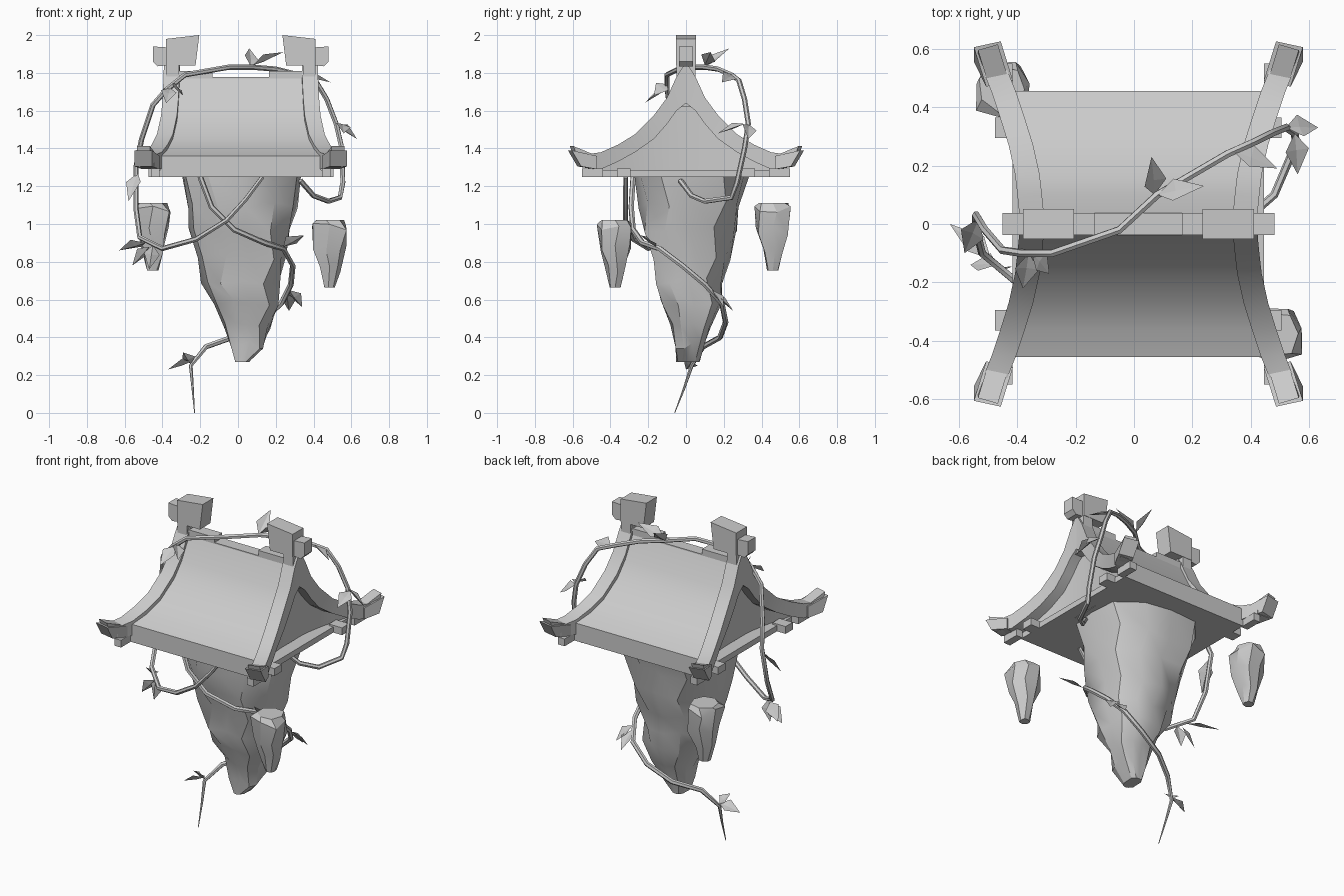
import bpy, bmesh, math, random
from mathutils import Vector

random.seed(4)
if "Cube" in bpy.data.objects:
    bpy.data.objects.remove(bpy.data.objects["Cube"])

grey = bpy.data.materials.new("plain grey")
grey.use_nodes = True
grey.diffuse_color = (0.6, 0.6, 0.6, 1)
grey.node_tree.nodes["Principled BSDF"].inputs["Base Color"].default_value = (0.6, 0.6, 0.6, 1)
CX = 0.015  # symmetry plane of the roof


def finish(bm, name, smooth=None):
    bmesh.ops.recalc_face_normals(bm, faces=bm.faces)
    mesh = bpy.data.meshes.new(name)
    bm.to_mesh(mesh)
    bm.free()
    ob = bpy.data.objects.new(name, mesh)
    bpy.context.collection.objects.link(ob)
    mesh.materials.append(grey)
    if smooth:
        bpy.ops.object.select_all(action='DESELECT')
        ob.select_set(True)
        bpy.context.view_layer.objects.active = ob
        bpy.ops.object.shade_smooth_by_angle(angle=math.radians(smooth))
    return ob


def loft(name, rings, smooth=None):
    """Skin a list of equal point rings and cap both ends."""
    bm = bmesh.new()
    vs = [[bm.verts.new(p) for p in ring] for ring in rings]
    n = len(vs[0])
    for a, b in zip(vs, vs[1:]):
        for i in range(n):
            bm.faces.new((a[i], a[(i + 1) % n], b[(i + 1) % n], b[i]))
    bm.faces.new(vs[0])
    bm.faces.new(vs[-1])
    return finish(bm, name, smooth)


def box(name, x, y, z):
    return loft(name, [[(a, y[0], z[0]), (a, y[1], z[0]), (a, y[1], z[1]), (a, y[0], z[1])] for a in x])


def side(s, x):
    return CX + s * x


# Solid curved roof: half profile as (y, z, half width), mirrored front to back
half = [(0.035, 1.775, 0.345), (0.1, 1.64, 0.35), (0.16, 1.555, 0.355), (0.27, 1.45, 0.375),
        (0.36, 1.395, 0.4), (0.455, 1.36, 0.425)]
profile = [(-y, z, w) for y, z, w in reversed(half)] + half
loft("roof", [[(side(-1, w), y, 1.25), (side(1, w), y, 1.25), (side(1, w), y, z), (side(-1, w), y, z)]
              for y, z, w in profile], 35)

# Curved corner ribs: (y, centre offset, bottom z, top z)
rib = [(0, 0.365, 1.64, 1.86), (0.05, 0.367, 1.6, 1.78), (0.1, 0.372, 1.53, 1.67), (0.17, 0.38, 1.45, 1.575),
       (0.27, 0.402, 1.38, 1.475), (0.36, 0.43, 1.33, 1.42), (0.45, 0.46, 1.29, 1.38), (0.55, 0.5, 1.3, 1.365)]
for s, sn in ((1, "left"), (-1, "right")):
    for t, tn in ((1, "back"), (-1, "front")):
        tag = f"{tn}_{sn}"
        loft("rib_" + tag, [[(side(s, c - 0.042), t * y, lo), (side(s, c + 0.042), t * y, lo),
                             (side(s, c + 0.042), t * y, hi), (side(s, c - 0.042), t * y, hi)]
                            for y, c, lo, hi in rib], 30)

        # Flared horn end and the small raised plate on it
        def slab(name, w, spans):
            loft(name, [[(side(s, c - w), t * y0, lo), (side(s, c + w), t * y0 - t * 0.02, lo),
                         (side(s, c + w), t * y1 - t * 0.02, hi), (side(s, c - w), t * y1, hi)]
                        for y0, y1, c, lo, hi in spans])
        slab("horn_end_" + tag, 0.046, [(0.49, 0.49, 0.475, 1.29, 1.36), (0.575, 0.625, 0.517, 1.305, 1.39)])
        slab("horn_plate_" + tag, 0.034, [(0.5, 0.5, 0.48, 1.34, 1.365), (0.6, 0.615, 0.515, 1.37, 1.412)])
        # Brackets below the eaves
        box("corner_stub_" + tag, [side(s, 0.43), side(s, 0.475)], [t * 0.44, t * 0.55], [1.25, 1.295])
        box("bracket_" + tag, [side(s, 0.4), side(s, 0.49)], [t * 0.295, t * 0.365], [1.25, 1.295])

    # Bottom tie beam along the gable
    box("tie_beam_" + sn, [side(s, 0.35), side(s, 0.43)], [-0.455, 0.455], [1.25, 1.285])
    # Ridge post with a heavy head, outer knob and inner step
    box("ridge_post_" + sn, [side(s, 0.33), side(s, 0.395)], [-0.05, 0.05], [1.62, 1.86])
    head = [(0.33, 1.84), (0.395, 1.84), (0.395, 1.98), (0.22, 2.0), (0.24, 1.84)]
    loft("post_head_" + sn, [[(side(s, x), y, z) for x, z in head] for y in (-0.052, 0.052)])
    knob = [(0.39, 1.84), (0.44, 1.835), (0.465, 1.86), (0.465, 1.94), (0.39, 1.935)]
    loft("post_knob_" + sn, [[(side(s, x), y, z) for x, z in knob] for y in (-0.038, 0.038)])
    box("ridge_step_" + sn, [side(s, 0.15), side(s, 0.35)], [-0.037, 0.037], [1.74, 1.81])
box("ridge_cap", [side(-1, 0.34), side(1, 0.34)], [-0.037, 0.037], [1.74, 1.778])


def rock(name, levels, sides, jitter, smooth=None):
    """Rough tapering stone; levels are (z, x min, x max, y min, y max)."""
    rings = []
    for k, (z, x0, x1, y0, y1) in enumerate(levels):
        ring = []
        for i in range(sides):
            a = math.tau * (i + 0.5 * (k % 2) * 0.5) / sides
            c, d = math.cos(a), math.sin(a)
            m = (abs(c) ** 3 + abs(d) ** 3) ** (1 / 3) * (1 + random.uniform(-jitter, jitter))
            dz = random.uniform(-jitter, jitter) * 0.25 if 0 < k < len(levels) - 1 else 0
            ring.append(((x0 + x1) / 2 + c / m * (x1 - x0) / 2,
                         (y0 + y1) / 2 + d / m * (y1 - y0) / 2, z + dz))
        rings.append(ring)
    return loft(name, rings, smooth)


# Hanging stone mass and the two floating stones
rock("hanging_rock", [(1.26, -0.31, 0.32, -0.26, 0.32), (1.1, -0.28, 0.3, -0.25, 0.29), (0.97, -0.24, 0.29, -0.23, 0.27),
                      (0.82, -0.2, 0.25, -0.18, 0.22), (0.7, -0.18, 0.22, -0.16, 0.19), (0.58, -0.12, 0.21, -0.13, 0.18),
                      (0.46, -0.07, 0.17, -0.08, 0.14), (0.36, -0.04, 0.14, -0.06, 0.1), (0.27, -0.015, 0.06, -0.05, 0.075)],
     12, 0.08, 28)
for name, x, y, top in (("floating_stone_right", -0.45, 0.46, 1.11), ("floating_stone_left", 0.485, -0.375, 1.02)):
    spans = [(0, 0.075), (0.03, 0.095), (0.15, 0.083), (0.25, 0.055), (0.355, 0.03)]
    rock(name, [(top - d, x - r, x + r, y - r, y + r) for d, r in spans], 7, 0.1, 25)


def vine(name, pts, radius, tip):
    """Six-sided stem along a path, thinning to the tip."""
    pts = [Vector(p) for p in pts]
    rings, n = [], len(pts)
    u = Vector((0.3, 0.9, 0.2))
    for i, p in enumerate(pts):
        d = (pts[min(i + 1, n - 1)] - pts[max(i - 1, 0)]).normalized()
        u = (u - d * u.dot(d)).normalized()
        v = d.cross(u)
        f = min(1, (n - 1 - i) / 3)
        r = tip + (radius - tip) * f
        rings.append([p + (u * math.cos(a) + v * math.sin(a)) * r
                      for a in (math.tau * j / 6 for j in range(6))])
    loft(name, rings, 50)


vine("upper_vine", [(0.33, -0.03, 1.23), (0.4, 0.03, 1.15), (0.48, 0.1, 1.12), (0.54, 0.24, 1.14), (0.555, 0.27, 1.22),
                    (0.55, 0.31, 1.4), (0.52, 0.33, 1.53), (0.47, 0.31, 1.66), (0.41, 0.28, 1.76), (0.32, 0.24, 1.79),
                    (0.2, 0.17, 1.82), (0.08, 0.1, 1.83), (-0.05, -0.02, 1.83), (-0.28, -0.1, 1.79),
                    (-0.38, -0.1, 1.71), (-0.45, -0.09, 1.63), (-0.51, -0.02, 1.45), (-0.54, 0.03, 1.3),
                    (-0.54, -0.02, 1.08), (-0.52, -0.1, 0.93), (-0.4, -0.2, 0.87), (-0.22, -0.28, 0.92),
                    (-0.06, -0.32, 1.02), (0.04, -0.32, 1.13), (0.13, -0.32, 1.25)], 0.014, 0.012)
vine("lower_vine", [(-0.2, -0.28, 1.25), (-0.14, -0.29, 1.09), (-0.02, -0.28, 0.97), (0.14, -0.23, 0.9), (0.24, -0.14, 0.87),
                    (0.29, -0.02, 0.78), (0.28, 0.1, 0.68), (0.23, 0.19, 0.58), (0.12, 0.21, 0.48), (-0.03, 0.18, 0.4),
                    (-0.17, 0.09, 0.35), (-0.25, 0.03, 0.25), (-0.24, -0.01, 0.13), (-0.23, -0.06, 0.0)], 0.015, 0.002)


def leaf(name, base, tip, width):
    """Pointed leaf creased along its midrib, thin on both sides."""
    b, t = Vector(base), Vector(tip)
    d = t - b
    w = d.cross(Vector((0.2, 0.5, 1))).normalized() * width
    up = w.cross(d).normalized()
    bm = bmesh.new()
    back, end = bm.verts.new(b), bm.verts.new(t)
    mids = [bm.verts.new(b + d * 0.4 + up * h) for h in (0.004, -0.004)]
    for s in (1, -1):
        rim = bm.verts.new(b + d * 0.38 + w * s + up * 0.015)
        for m in mids:
            bm.faces.new((back, rim, m))
            bm.faces.new((rim, end, m))
    finish(bm, name)


leaves = [((0.07, 0.1, 1.83), (0.06, 0.23, 1.93)), ((0.08, 0.1, 1.84), (0.24, 0.13, 1.91)),
          ((0.34, 0.25, 1.79), (0.49, 0.19, 1.75)), ((0.52, 0.33, 1.53), (0.63, 0.33, 1.45)),
          ((0.55, 0.31, 1.53), (0.56, 0.17, 1.48)), ((-0.53, 0.02, 1.27), (-0.58, -0.1, 1.12)),
          ((-0.49, -0.12, 0.9), (-0.63, 0.0, 0.86)), ((-0.45, -0.16, 0.89), (-0.47, -0.15, 0.76)),
          ((-0.47, -0.14, 0.88), (-0.56, -0.14, 0.78)), ((-0.36, -0.1, 1.72), (-0.38, -0.22, 1.64)),
          ((-0.35, -0.1, 1.74), (-0.29, -0.17, 1.68)), ((0.24, -0.16, 0.88), (0.35, -0.24, 0.94)),
          ((0.27, 0.14, 0.65), (0.34, 0.2, 0.56)), ((0.26, 0.15, 0.63), (0.27, 0.25, 0.54)),
          ((-0.25, 0.03, 0.27), (-0.37, 0.0, 0.23)), ((-0.25, 0.03, 0.26), (-0.29, -0.02, 0.32))]
for i, (base, tip) in enumerate(leaves):
    leaf(f"leaf_{i + 1}", base, tip, 0.042)
